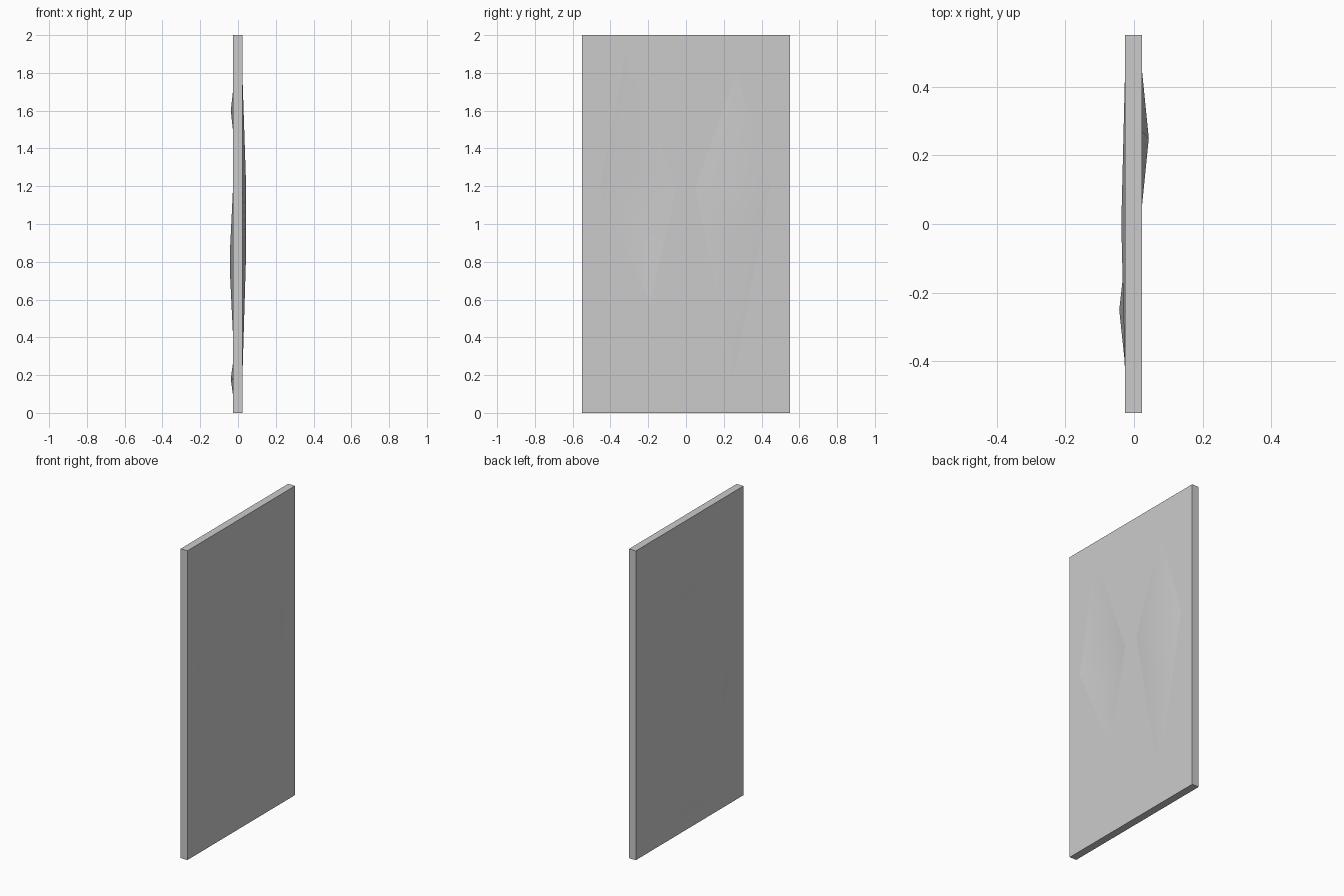
import bpy, bmesh

if "Cube" in bpy.data.objects:
    bpy.data.objects.remove(bpy.data.objects["Cube"])

X_BACK, X_FRONT = -0.026, 0.023


def finish(bm, name):
    bmesh.ops.recalc_face_normals(bm, faces=bm.faces)
    me = bpy.data.meshes.new(name)
    bm.to_mesh(me)
    bm.free()
    ob = bpy.data.objects.new(name, me)
    bpy.context.collection.objects.link(ob)
    return ob


def facet(name, x, ring, ridge, peak_x, base_x):
    """Four-cornered faceted relief: ring = top, left, bottom, right (y, z);
    ridge = two (y, z) points, the first nearer the top; base_x = closing plane."""
    bm = bmesh.new()
    t, l, b, r = [bm.verts.new((x, *p)) for p in ring]
    p, q = [bm.verts.new((peak_x, *c)) for c in ridge]
    base = [bm.verts.new((base_x, *c)) for c in ring]
    for f in ((t, l, p), (l, q, p), (l, b, q), (b, r, q), (r, p, q), (r, t, p)):
        bm.faces.new(f)
    edge = (t, l, b, r)
    for i in range(4):
        j = (i + 1) % 4
        bm.faces.new((edge[i], edge[j], base[j], base[i]))
    bm.faces.new(base)
    ob = finish(bm, name)
    for f in ob.data.polygons:
        f.use_smooth = True
    ob.data.set_sharp_from_angle(angle=0.5)
    return ob


# main flat panel
bm = bmesh.new()
bmesh.ops.create_cube(bm, size=1)
for v in bm.verts:
    v.co.x = X_FRONT if v.co.x > 0 else X_BACK
    v.co.y *= 1.1
    v.co.z = v.co.z * 2 + 1
slab = finish(bm, "panel")

# shallow dent in the +x face
dent = facet("dent_cutter", X_FRONT,
             [(-0.32, 1.9), (-0.46, 1.18), (-0.19, 0.59), (-0.05, 1.19)],
             [(-0.26, 1.3), (-0.24, 1.0)], X_FRONT - 0.018, X_FRONT + 0.02)
dent.hide_render = True
dent.hide_set(True)
mod = slab.modifiers.new("dent", 'BOOLEAN')
mod.operation = 'DIFFERENCE'
mod.solver = 'EXACT'
mod.object = dent

# raised relief on the +x face
facet("front_relief", X_FRONT,
      [(0.27, 1.8), (0.05, 1.2), (0.25, 0.18), (0.45, 1.2)],
      [(0.25, 1.2), (0.25, 0.85)], 0.043, X_FRONT - 0.004)

# raised reliefs on the -x face: one upright, two wide bands
facet("back_relief", X_BACK,
      [(-0.25, 1.2), (-0.41, 0.8), (-0.25, 0.4), (-0.1, 0.8)],
      [(-0.25, 0.85), (-0.25, 0.75)], -0.043, X_BACK + 0.004)
for name, z, h in (("upper_band", 1.6, 0.11), ("lower_band", 0.18, 0.09)):
    facet(name, X_BACK,
          [(0, z + h), (-0.45, z), (0, z - h), (0.45, z)],
          [(0, z + 0.01), (0, z - 0.01)], -0.037, X_BACK + 0.004)
